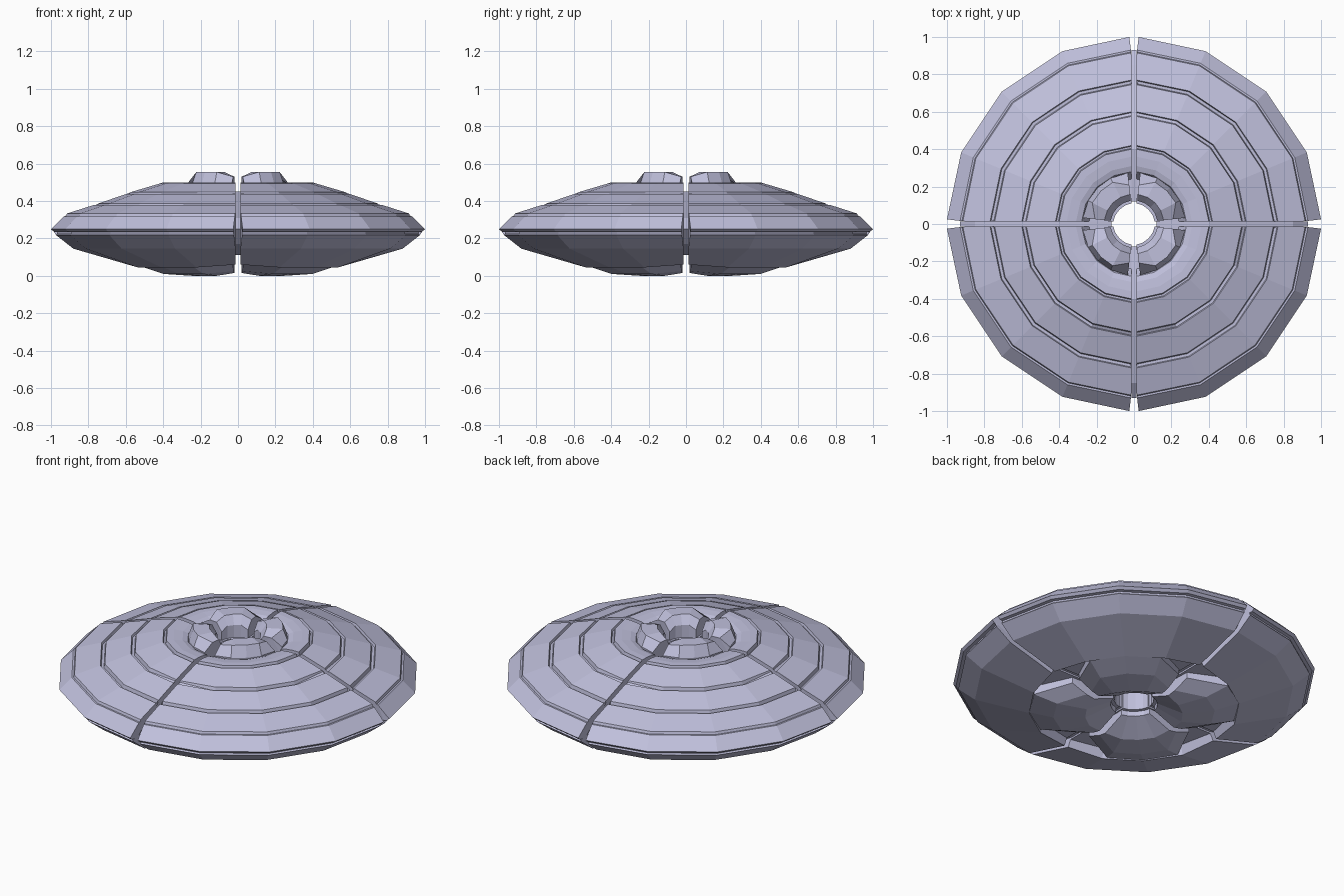
import bpy, bmesh, math

if "Cube" in bpy.data.objects:
    bpy.data.objects.remove(bpy.data.objects["Cube"])

metal = bpy.data.materials.new("pale lavender metal")
metal.diffuse_color = (0.53, 0.53, 0.72, 1)
metal.use_nodes = True
metal.node_tree.nodes["Principled BSDF"].inputs["Base Color"].default_value = metal.diffuse_color


def make_object(name, bm, quarter):
    bmesh.ops.recalc_face_normals(bm, faces=bm.faces)
    me = bpy.data.meshes.new(name)
    bm.to_mesh(me)
    bm.free()
    me.materials.append(metal)
    ob = bpy.data.objects.new(name, me)
    ob.rotation_euler.z = quarter * math.pi / 2
    bpy.context.collection.objects.link(ob)
    return ob


def loft(name, rings, quarter):
    """Join matching closed rings of points into one capped solid."""
    bm = bmesh.new()
    rows = [[bm.verts.new(p) for p in ring] for ring in rings]
    n = len(rows[0])
    for a, b in zip(rows, rows[1:]):
        for i in range(n):
            j = (i + 1) % n
            bm.faces.new((a[i], a[j], b[j], b[i]))
    caps = [bm.faces.new(rows[0]), bm.faces.new(rows[-1])]
    bmesh.ops.triangulate(bm, faces=caps)
    return make_object(name, bm, quarter)


def polar(r, deg, z, gap=0.0):
    """Point on a ring, kept clear of the seam planes by the gap."""
    a = math.radians(deg)
    return (max(r * math.cos(a), gap), max(r * math.sin(a), gap), z)


# hull cross-section: stepped top, sharp rim, shallow underside
HULL = [(0.11, 0.43), (0.24, 0.43), (0.28, 0.485), (0.31, 0.495), (0.36, 0.50),
        (0.40, 0.50), (0.405, 0.48), (0.415, 0.48), (0.42, 0.493),
        (0.575, 0.447), (0.58, 0.425), (0.595, 0.425), (0.60, 0.437),
        (0.745, 0.387), (0.75, 0.365), (0.765, 0.365), (0.77, 0.379),
        (0.915, 0.333), (0.92, 0.318), (0.93, 0.318), (0.935, 0.313),
        (1.0, 0.25), (0.985, 0.236), (0.965, 0.234), (0.965, 0.224), (0.972, 0.217),
        (0.88, 0.145), (0.58, 0.045), (0.56, 0.10), (0.11, 0.10)]


def hull_ring(deg):
    end = deg in (0, 90)
    pts = []
    for r, z in HULL:
        gap = 0.013 if r < 0.9 else 0.013 + (r - 0.9) * 0.12
        if end and r == 0.58:
            z += 0.015
        pts.append(polar(r, deg, z, gap))
    return pts


# belly plate: wide in the middle of each quarter, narrower at the seams
def plate_ring(deg, reach, lift):
    prof = [(reach, 0.05 + lift), (reach * 0.77, 0.01 + lift), (0.27, lift),
            (0.13, 0.07), (0.13, 0.105), (reach, 0.105)]
    return [polar(r, deg, z, 0.02) for r, z in prof]


# raised crown block around the central opening
def crown_ring(deg, top, wide):
    prof = [(0.275, 0.43), (0.275, 0.49), (0.20 + wide, top),
            (0.16, top), (0.125, top - 0.05), (0.125, 0.43)]
    return [polar(r, deg, z, 0.02) for r, z in prof]


for q in range(4):
    loft("hull_quarter", [hull_ring(d) for d in (0, 22.5, 45, 67.5, 90)], q)
    loft("belly_plate", [plate_ring(d, r, l) for d, r, l in
                         ((4, 0.42, 0.015), (25, 0.57, 0.0), (45, 0.58, 0.0),
                          (65, 0.57, 0.0), (86, 0.42, 0.015))], q)
    loft("crown_block", [crown_ring(d, t, w) for d, t, w in
                         ((7, 0.53, 0.01), (27, 0.555, 0.05), (45, 0.555, 0.05),
                          (63, 0.555, 0.05), (83, 0.53, 0.01))], q)
    # spine filling the depth of each seam
    side = [(0.12, 0.11), (0.55, 0.11), (0.85, 0.17), (0.93, 0.25),
            (0.85, 0.31), (0.4, 0.45), (0.12, 0.42)]
    loft("seam_spine", [[(r, y, z) for r, z in side] for y in (-0.014, 0.014)], q)
